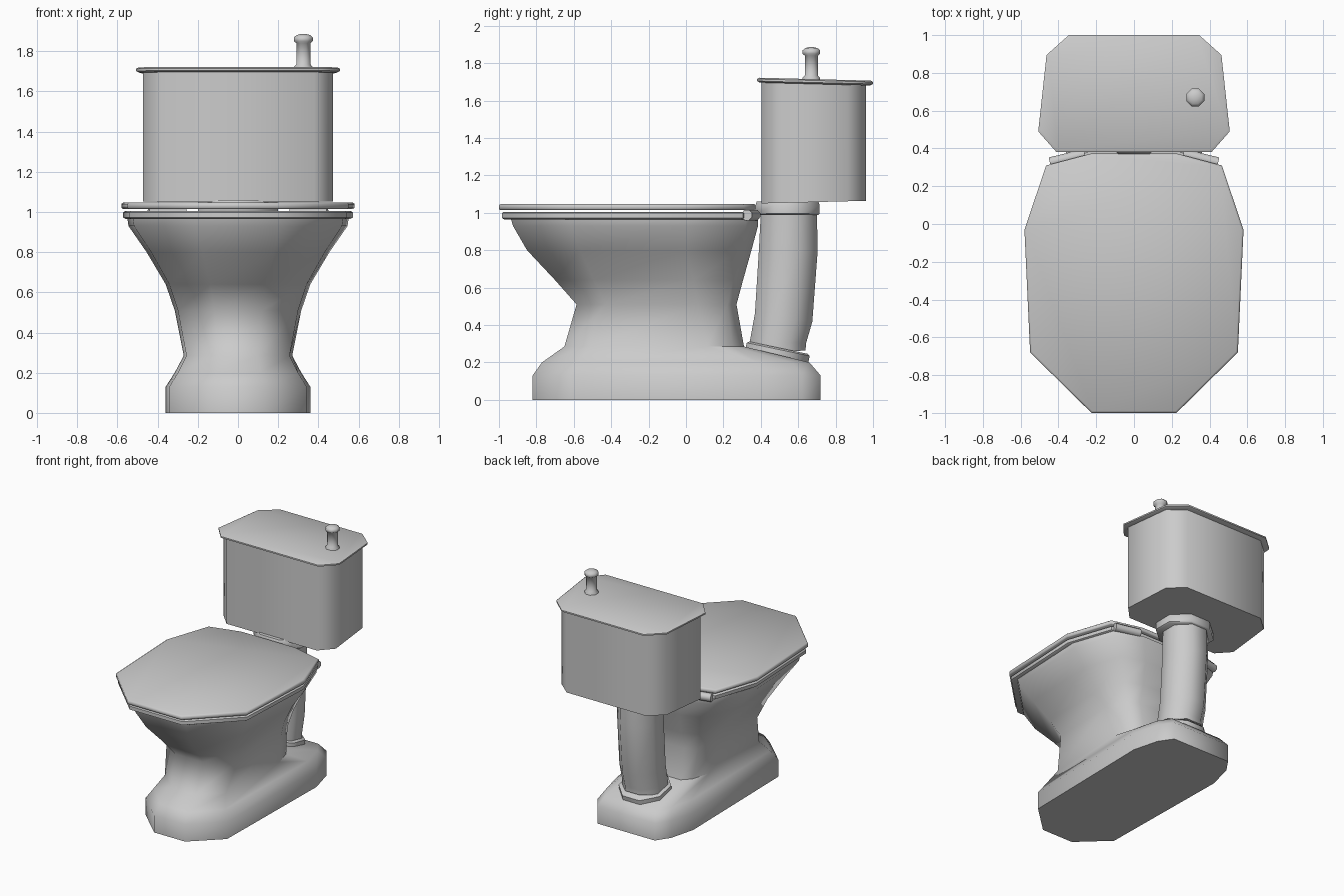
import bpy, bmesh, math
from mathutils import Vector

if "Cube" in bpy.data.objects:
    bpy.data.objects.remove(bpy.data.objects["Cube"])


def loft(name, rings, angle=50):
    """Skin a stack of equal-length closed rings and cap both ends."""
    bm = bmesh.new()
    vs = [[bm.verts.new(p) for p in r] for r in rings]
    n = len(vs[0])
    for a, b in zip(vs, vs[1:]):
        for i in range(n):
            j = (i + 1) % n
            bm.faces.new((a[i], a[j], b[j], b[i]))
    bm.faces.new(vs[0][::-1])
    bm.faces.new(vs[-1])
    bmesh.ops.recalc_face_normals(bm, faces=bm.faces)
    me = bpy.data.meshes.new(name)
    bm.to_mesh(me)
    bm.free()
    ob = bpy.data.objects.new(name, me)
    bpy.context.collection.objects.link(ob)
    bpy.ops.object.select_all(action='DESELECT')
    ob.select_set(True)
    bpy.context.view_layer.objects.active = ob
    bpy.ops.object.shade_smooth_by_angle(angle=math.radians(angle))
    return ob


def mirrored(half):
    """Right half outline, front to back -> full closed outline."""
    return half + [(-x, y) for x, y in reversed(half)]


def slab(name, half, levels, slope=0.0, angle=50):
    """Outline stacked at (z, inset) levels; slope drops z toward the back."""
    pts = mirrored(half)
    hx = max(p[0] for p in pts)
    y0, y1 = min(p[1] for p in pts), max(p[1] for p in pts)
    cy, hy = (y0 + y1) / 2, (y1 - y0) / 2
    rings = [[(x * (1 - d / hx), cy + (y - cy) * (1 - d / hy), z + slope * (y - y0))
              for x, y in pts] for z, d in levels]
    return loft(name, rings, angle)


def tube(name, stations, n=8, angle=50):
    """Round sections: (centre, axis, radius across x, radius along depth)."""
    rings = []
    for c, axis, rx, ry in stations:
        a = Vector(axis).normalized()
        u = Vector((1, 0, 0)) if abs(a.x) < 0.7 else Vector((0, 0, 1))
        u = (u - a * u.dot(a)).normalized()
        v = a.cross(u)
        s = 1 / math.cos(math.pi / n)
        rings.append([Vector(c) + u * (rx * s * math.cos(t)) + v * (ry * s * math.sin(t))
                      for t in [(i + 0.5) * math.tau / n for i in range(n)]])
    return loft(name, rings, angle)


# Bowl and foot: outline blends from the long foot to the rounded seat shape
foot = [(.36, 0), (.95, .13), (1, .81), (.86, .935), (.67, 1)]
top = [(.39, 0), (.95, .235), (1, .71), (.80, .95), (.42, 1)]
sections = [  # z, front y, back y, half width
    (0, -.82, .72, .36), (.13, -.82, .72, .36), (.20, -.77, .66, .315),
    (.285, -.65, .31, .27), (.51, -.585, .27, .315), (.64, -.70, .305, .36),
    (.80, -.85, .35, .455), (.93, -.925, .385, .545), (.965, -.935, .385, .55)]
bowl_rings = []
for z, yf, yb, w in sections:
    k = min(1, max(0, (z - .2) / .6))
    half = [((a + (c - a) * k) * w, yf + (b + (d - b) * k) * (yb - yf))
            for (a, b), (c, d) in zip(foot, top)]
    bowl_rings.append([(x, y, z) for x, y in mirrored(half)])
loft("bowl_and_foot", bowl_rings, 60)

# Seat and closed lid
lid = [(.225, -1), (.55, -.68), (.58, -.03), (.465, .31), (.23, .372)]
seat = [(x * .985, y * .984) for x, y in lid]
slab("seat", seat, [(.965, .012), (.972, 0), (.998, 0), (1.005, .01)])
slab("lid", lid, [(1.014, .008), (1.02, 0), (1.04, 0), (1.048, .01)], angle=180)

# Hinge barrels
for side, sx in (("right", 1), ("left", -1)):
    a, b = Vector((sx * .26, .37, .988)), Vector((sx * .445, .325, .988))
    tube("hinge_" + side, [(a, b - a, .028, .028), (b, b - a, .028, .028)])

# Flush pipe with its two collars
tube("flush_pipe", [
    ((0, .49, .25), (0, -.1, 1), .15, .15),
    ((0, .492, .31), (0, .05, 1), .15, .15),
    ((0, .522, .44), (0, .15, 1), .15, .155),
    ((0, .547, .80), (0, .03, 1), .15, .157),
    ((0, .55, 1.0), (0, 0, 1), .15, .15)])
tilt = Vector((0, .21, 1)).normalized()
c = Vector((0, .49, .255))
tube("lower_collar", [(c - tilt * .05, tilt, .172, .172), (c + tilt * .015, tilt, .172, .172),
                      (c + tilt * .024, tilt, .16, .16)])
tube("upper_collar", [((0, .543, z), (0, 0, 1), rx, ry) for z, rx, ry in
                      [(.988, .19, .165), (.995, .2, .172), (1.04, .2, .172), (1.06, .19, .165)]])

# Tank and its cover, sloping slightly to the back
tank = [(.38, .405), (.472, .50), (.44, .865), (.33, .962)]
pts = mirrored(tank)
loft("tank", [[(x, y, 1.05 + .025 * (y - .4)) for x, y in pts],
              [(x, y, 1.705 - .03 * (y - .4)) for x, y in pts]])
cover = [(.41, .38), (.507, .49), (.463, .895), (.345, 1.0)]
slab("tank_cover", cover, [(1.696, .015), (1.704, 0), (1.715, 0), (1.722, .012)], slope=-.025)

# Flush knob
tube("flush_knob", [((.325, .67, z), (0, 0, 1), r, r) for z, r in
                    [(1.70, .046), (1.722, .046), (1.735, .035), (1.84, .035), (1.85, .047),
                     (1.868, .047), (1.88, .034), (1.886, .012)]], 8, 60)
